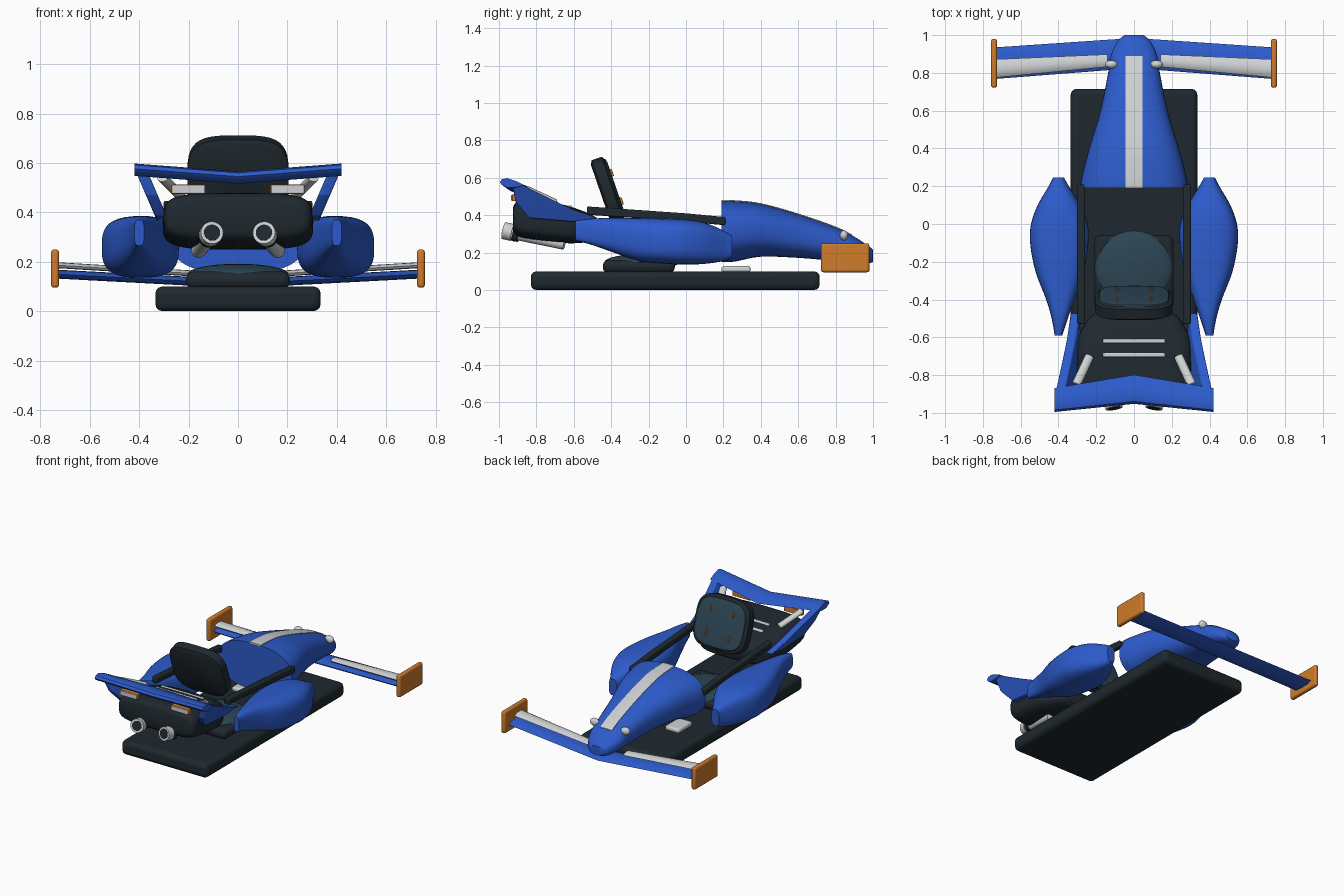
import bpy, bmesh, math
from mathutils import Vector, Matrix

if "Cube" in bpy.data.objects:
    bpy.data.objects.remove(bpy.data.objects["Cube"])


def material(name, rgb):
    m = bpy.data.materials.new(name)
    m.use_nodes = True
    m.diffuse_color = (*rgb, 1)
    bsdf = next(n for n in m.node_tree.nodes if n.type == 'BSDF_PRINCIPLED')
    bsdf.inputs["Base Color"].default_value = (*rgb, 1)
    return m


BLUE = material("body blue", (.026, .105, .60))
DARK = material("charcoal", (.014, .022, .028))
SLATE = material("seat slate", (.026, .06, .09))
WHITE = material("pale grey", (.62, .64, .65))
ORANGE = material("orange", (.62, .2, .025))


def finish(name, bm, mat, bevel=0, angle=40):
    bmesh.ops.recalc_face_normals(bm, faces=bm.faces)
    me = bpy.data.meshes.new(name)
    bm.to_mesh(me)
    bm.free()
    me.materials.append(mat)
    ob = bpy.data.objects.new(name, me)
    bpy.context.collection.objects.link(ob)
    if bevel:
        mod = ob.modifiers.new("round", 'BEVEL')
        mod.width, mod.segments = bevel, 3
    bpy.ops.object.select_all(action='DESELECT')
    ob.select_set(True)
    bpy.context.view_layer.objects.active = ob
    bpy.ops.object.shade_smooth_by_angle(angle=math.radians(angle))
    return ob


def skin(name, rings, mat, bevel=0, angle=40):
    """Join equal rings of points with quads and cap both ends."""
    bm = bmesh.new()
    vs = [[bm.verts.new(p) for p in r] for r in rings]
    n = len(vs[0])
    for a, b in zip(vs, vs[1:]):
        for i in range(n):
            bm.faces.new((a[i], a[(i + 1) % n], b[(i + 1) % n], b[i]))
    bm.faces.new(vs[0])
    bm.faces.new(vs[-1])
    return finish(name, bm, mat, bevel, angle)


def box(name, lo, hi, mat, bevel=.01):
    x0, y0, z0 = lo
    x1, y1, z1 = hi
    return skin(name, [[(x0, y0, z), (x1, y0, z), (x1, y1, z), (x0, y1, z)] for z in (z0, z1)], mat, bevel)


def tube(name, a, b, r0, r1, mat, sides=24, flat=1):
    a, b = Vector(a), Vector(b)
    d = b - a
    bm = bmesh.new()
    bmesh.ops.create_cone(bm, cap_ends=True, segments=sides, radius1=r0, radius2=r1, depth=d.length)
    bm.transform(Matrix.Translation((a + b) / 2) @ d.to_track_quat('Z', 'Y').to_matrix().to_4x4()
                 @ Matrix.Diagonal((1, flat, 1, 1)))
    return finish(name, bm, mat)


def ball(name, c, size, mat):
    bm = bmesh.new()
    bmesh.ops.create_uvsphere(bm, u_segments=32, v_segments=16, radius=1)
    bm.transform(Matrix.Translation(c) @ Matrix.Diagonal((*size, 1)))
    return finish(name, bm, mat)


def smooth(stations, steps=5):
    """Catmull-Rom through the stations."""
    s = [Vector(q) for q in stations]
    s = [s[0]] + s + [s[-1]]
    out = []
    for a, b, c, d in zip(s, s[1:], s[2:], s[3:]):
        for k in range(steps):
            t = k / steps
            out.append(b + (c - a) * t / 2 + (2 * a - 5 * b + 4 * c - d) * t * t / 2
                       + (3 * b - a - 3 * c + d) * t ** 3 / 2)
    return out + [s[-1]]


def section(s, e, n=40):
    """Superellipse ring for a station (y, left x, right x, bottom, top)."""
    y, xa, xb, za, zb = s
    ring = []
    for i in range(n):
        c, q = math.cos(math.tau * i / n), math.sin(math.tau * i / n)
        ring.append(((xa + xb) / 2 + (xb - xa) / 2 * math.copysign(abs(c) ** (2 / e), c), y,
                     (za + zb) / 2 + (zb - za) / 2 * math.copysign(abs(q) ** (2 / e), q)))
    return ring


def hull(name, stations, e, mat, steps=5):
    return skin(name, [section(s, e) for s in smooth(stations, steps)], mat)


# Floor and seat
box("floor", (-.335, -.83, 0), (.335, .715, .1), DARK, .03)
box("seat_base", (-.21, -.445, .09), (.21, -.06, .16), DARK, .03)
ball("seat_cushion", (0, -.235, .15), (.205, .2, .042), SLATE)
recline = Matrix.Translation((0, -.418, .535)) @ Matrix.Rotation(math.radians(19), 4, 'X')
back = skin("seat_back", [section((y, -w, w, -w * .87, w * .87), 3.6)
            for y, w in ((-.042, .18), (-.03, .205), (.025, .205), (.036, .19))], DARK)
pad = skin("seat_pad", [section((y, -w, w, -w * .87, w * .87), 3.6)
           for y, w in ((.03, .19), (.042, .182), (.046, .16))], SLATE)
pegs = [box("seat_peg", (x - .005, .04, z - .02), (x + .005, .056, z + .02), ORANGE, .003)
        for x in (-.09, .09) for z in (-.08, .08)]
for ob in [back, pad] + pegs:
    ob.matrix_world = recline

# Nose with centre stripe
nose = [(.19, -.285, .285, .15, .478), (.26, -.275, .275, .152, .476), (.4, -.238, .238, .178, .46),
        (.6, -.178, .178, .172, .405), (.8, -.137, .137, .155, .335), (.9, -.12, .12, .145, .285),
        (.97, -.085, .085, .142, .24), (1, -.05, .05, .15, .215)]
hull("nose", nose, 2.5, BLUE)
stripe = []
for s in smooth(nose, 8):
    y, _, w, za, zb = s
    if y < .89:
        h = (zb - za) / 2
        top = [(x, y, (za + zb) / 2 + h * (1 - abs(x / w) ** 2.5) ** .4 + .004)
               for x in (-.045, -.022, 0, .022, .045)]
        stripe.append(top + [(x, y, z - .009) for x, y, z in reversed(top)])
skin("nose_stripe", stripe, WHITE)

# Engine body and deck vents
hull("engine_body", [(-.925, -.26, .26, .32, .44), (-.91, -.29, .29, .295, .465), (-.86, -.3, .3, .275, .478),
     (-.7, -.305, .305, .255, .465), (-.6, -.295, .295, .25, .44), (-.5, -.24, .24, .26, .4),
     (-.47, -.2, .2, .28, .37)], 4, DARK, 4)
for y, z in ((-.62, .452), (-.693, .472)):
    box("deck_vent", (-.165, y - .011, z - .02), (.165, y + .011, z), WHITE, .006)

# Rear wing: bent in the middle, with raised tips
foil = ((0, .015), (.08, .03), (.3, .036), (.65, .022), (1, 0), (.7, -.012), (.3, -.014), (.08, 0))
skin("rear_wing", [[(x, y0 + t * (y1 - y0), z + h) for t, h in foil]
     for x, y0, y1, z in ((-.42, -.995, -.868, .562), (0, -.952, -.798, .53), (.42, -.995, -.868, .562))], BLUE)

# Front wing
plate = ((0, .5), (.2, .95), (.5, 1), (.8, .8), (1, .35), (.8, .05), (.4, 0), (.1, .1))
skin("front_wing", [[(x, y0 + t * (y1 - y0), z + h * .036) for t, h in plate]
     for x, y0, y1, z in ((-.735, .768, .935, .132), (0, .825, .985, .093), (.735, .768, .935, .132))], BLUE)

fin = ((-.47, .385), (-.6, .428), (-.7, .475), (-.87, .56), (-.93, .578), (-.912, .47), (-.84, .385), (-.6, .365))
for s in (-1, 1):
    # Side pod
    pod = [(-.59, .38, .42, .265, .37), (-.5, .35, .436, .24, .382), (-.4, .315, .465, .205, .385),
           (-.25, .265, .522, .155, .385), (-.1, .242, .55, .14, .382), (0, .245, .545, .136, .377),
           (.1, .285, .51, .14, .36), (.2, .345, .452, .155, .318), (.245, .37, .43, .175, .29)]
    hull("side_pod", [(y, s * a, s * b, c, d) for y, a, b, c, d in pod], 3, BLUE)
    # Cockpit rail
    skin("cockpit_rail", [[(s * (.28 + dx), y, z + dz) for dx, dz in
         ((-.021, -.022), (.021, -.022), (.021, .022), (-.021, .022))]
         for y, z in ((-.53, .425), (0, .388), (.21, .368))], DARK, .008)
    # Leaning rear fin
    skin("rear_fin", [[(s * (.282 + dx + (z - .37) * .43), y, z) for y, z in fin] for dx in (0, .048)], BLUE, .006)
    # Pale wing strut
    tube("wing_strut", (s * .235, -.70, .47), (s * .305, -.85, .54), .024, .024, WHITE, 16, .7)
    # Rear light
    box("rear_light", (s * .2 - .07, -.93, .475), (s * .2 + .07, -.9, .512), ORANGE, .004)
    box("rear_light_lens", (s * .2 - .066, -.936, .478), (s * .2 + .066, -.928, .509), WHITE, .002)
    # Exhaust: pipe, collar, tip and dark bore
    a, b = Vector((s * .16, -.65, .245)), Vector((s * .105, -.975, .318))
    tube("exhaust_pipe", a, a.lerp(b, .9), .03, .036, WHITE)
    tube("exhaust_collar", a.lerp(b, .74), a.lerp(b, .83), .043, .045, DARK)
    tube("exhaust_tip", a.lerp(b, .85), b, .046, .046, WHITE)
    tube("exhaust_bore", a.lerp(b, .99), a.lerp(b, 1.008), .033, .033, DARK)
    # Front wing flap and end plate
    skin("wing_flap", [[(s * x, y0 + t * (y1 - y0), z + h * .024) for t, h in plate]
         for x, y0, y1, z in ((.14, .832, .898, .138), (.73, .775, .872, .174))], WHITE)
    box("end_plate", (s * .741 - .016, .722, .095), (s * .741 + .016, .98, .25), ORANGE, .012)
    # Nose lamp and pedal
    ball("nose_lamp", (s * .12, .845, .292), (.033, .022, .027), WHITE)
    box("pedal", (s * .13 - .055, .19, .095), (s * .13 + .055, .345, .128), WHITE, .012)
